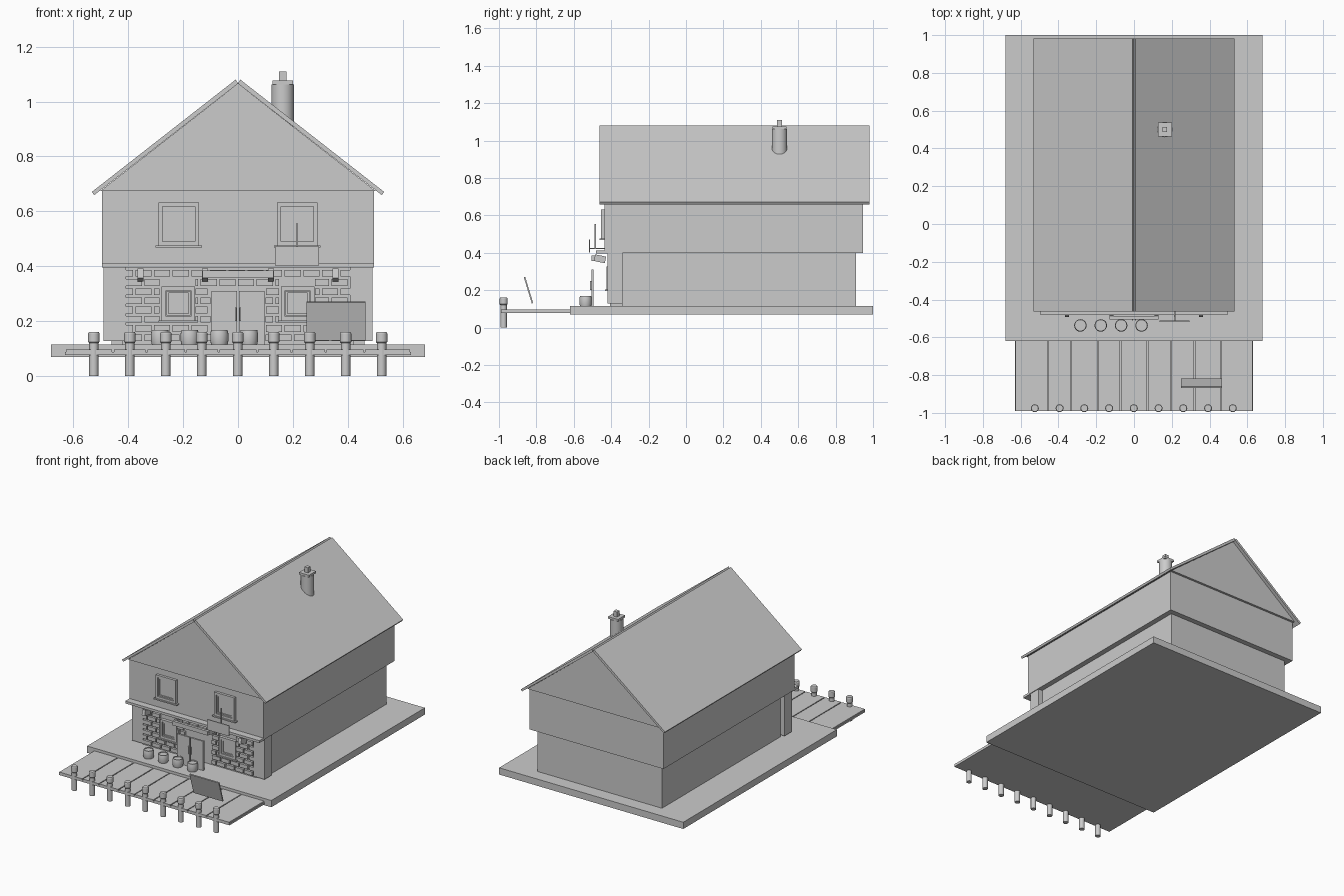
import bpy, bmesh, math
from mathutils import Matrix

cube = bpy.data.objects.get("Cube")
if cube:
    bpy.data.objects.remove(cube, do_unlink=True)

grey = bpy.data.materials.new("plain_grey")
grey.use_nodes = True
COLOUR = (0.6, 0.6, 0.6, 1)
grey.diffuse_color = COLOUR
grey.node_tree.nodes["Principled BSDF"].inputs["Base Color"].default_value = COLOUR


def finish(name, bm, smooth=False):
    mesh = bpy.data.meshes.new(name)
    bmesh.ops.recalc_face_normals(bm, faces=bm.faces)
    bm.to_mesh(mesh)
    bm.free()
    mesh.materials.append(grey)
    obj = bpy.data.objects.new(name, mesh)
    bpy.context.collection.objects.link(obj)
    if smooth:
        bpy.ops.object.select_all(action='DESELECT')
        obj.select_set(True)
        bpy.context.view_layer.objects.active = obj
        bpy.ops.object.shade_smooth_by_angle()
    return obj


def add_box(bm, x, y, z):
    """Add a box spanning the given (low, high) pairs."""
    spans = (x, y, z)
    mid = [(a + b) / 2 for a, b in spans]
    size = [b - a for a, b in spans]
    mat = Matrix.Translation(mid) @ Matrix.Diagonal((*size, 1))
    bmesh.ops.create_cube(bm, size=1, matrix=mat)


def box(name, x, y, z):
    bm = bmesh.new()
    add_box(bm, x, y, z)
    return finish(name, bm)


def lathe(name, x, y, profile, sides=20):
    """Spin a (radius, height) profile around a vertical axis."""
    bm = bmesh.new()
    rings = [[bm.verts.new((x + r * math.cos(math.tau * i / sides),
                            y + r * math.sin(math.tau * i / sides), z))
              for i in range(sides)] for r, z in profile]
    for low, high in zip(rings, rings[1:]):
        for i in range(sides):
            j = (i + 1) % sides
            bm.faces.new((low[i], low[j], high[j], high[i]))
    bm.faces.new(rings[0])
    bm.faces.new(rings[-1])
    return finish(name, bm, smooth=True)


def prism(name, outline, y):
    """Extrude an x-z outline along y."""
    bm = bmesh.new()
    face = bm.faces.new([bm.verts.new((px, y[0], pz)) for px, pz in outline])
    new = bmesh.ops.extrude_face_region(bm, geom=[face])["geom"]
    bmesh.ops.translate(bm, vec=(0, y[1] - y[0], 0),
                        verts=[v for v in new if isinstance(v, bmesh.types.BMVert)])
    return finish(name, bm)


# Ground slab and jetty
box("ground_slab", (-0.68, 0.68), (-0.62, 1.0), (0.07, 0.115))
box("jetty_base", (-0.63, 0.63), (-0.99, -0.62), (0.077, 0.088))
planks = bmesh.new()
seams = (-0.63, -0.455, -0.333, -0.19, -0.07, 0.07, 0.195, 0.32, 0.46, 0.63)
for a, b in zip(seams, seams[1:]):
    add_box(planks, (a + 0.003, b - 0.003), (-0.99, -0.62), (0.088, 0.097))
finish("jetty_planks", planks)
for i in range(9):
    lathe(f"mooring_post_{i + 1}", -0.525 + i * 0.131, -0.975,
          [(0.017, 0), (0.017, 0.12), (0.021, 0.125), (0.021, 0.155), (0.018, 0.16)], 16)

# House body
box("lower_walls", (-0.46, 0.46), (-0.34, 0.91), (0.115, 0.41))
box("front_wall", (-0.42, 0.42), (-0.405, -0.33), (0.115, 0.41))
for side, s in (("left", 1), ("right", -1)):
    xs = sorted((s * 0.408, s * 0.49))
    box(f"{side}_pillar", xs, (-0.42, -0.34), (0.128, 0.4))
box("upper_walls", (-0.495, 0.495), (-0.437, 0.945), (0.4, 0.68))
prism("gable", [(-0.5, 0.675), (0.5, 0.675), (0, 1.065)], (-0.447, 0.96))
for side, s in (("left", 1), ("right", -1)):
    prism(f"{side}_roof", [(0, 1.065), (s * 0.008, 1.08), (s * 0.532, 0.671),
                           (s * 0.524, 0.659)], (-0.462, 0.982))
box("front_ledge", (-0.495, 0.495), (-0.482, -0.42), (0.396, 0.412))

# Staggered stone blocks, left out where openings lie
openings = [(-0.285, -0.155, 0.195, 0.33), (0.15, 0.28, 0.195, 0.33),
            (-0.1, 0.1, 0.1, 0.315)]
stones = bmesh.new()
rows, pitch, length = 8, 0.0335, 0.068
for row in range(rows):
    z0 = 0.128 + row * pitch
    z1 = z0 + pitch - 0.009
    start = -0.408 - (row % 2) * length / 2
    for k in range(14):
        a = max(start + k * length, -0.408)
        b = min(start + (k + 1) * length - 0.009, 0.408)
        pieces = [(a, b)]
        for l, r, lo, hi in openings:
            if z1 > lo and z0 < hi:
                pieces = [p for q in pieces for p in ((q[0], min(q[1], l)), (max(q[0], r), q[1]))]
        for p, q in pieces:
            if q - p > 0.008:
                add_box(stones, (p, q), (-0.42, -0.4), (z0, z1))
finish("stone_blocks", stones)


def window(name, xc, half, z, y, depth):
    """Frame of four bars, an inner sash, a pane and a sill."""
    lo, hi = z
    bm = bmesh.new()
    for inset, front, bar in ((0, depth, 0.015), (0.017, depth * 0.7, 0.008)):
        h, a, b = half - inset, lo + inset, hi - inset
        ys = (y - front, y + 0.005)
        for s in (-1, 1):
            add_box(bm, sorted((xc + s * h, xc + s * (h - bar))), ys, (a, b))
        for c in (a, b - bar):
            add_box(bm, (xc - h + bar, xc + h - bar), ys, (c, c + bar))
    finish(name + "_frame", bm)
    box(name + "_pane", (xc - half + 0.01, xc + half - 0.01), (y - depth * 0.4, y + 0.005),
        (lo + 0.01, hi - 0.01))
    box(name + "_sill", (xc - half - 0.011, xc + half + 0.011), (y - depth - 0.008, y + 0.005),
        (lo - 0.008, lo))


for side, s in (("left", 1), ("right", -1)):
    window(f"upper_{side}_window", s * 0.216, 0.074, (0.476, 0.632), -0.436, 0.018)
    window(f"lower_{side}_window", s * 0.217, 0.061, (0.203, 0.327), -0.405, 0.02)

# Double door panels standing proud of the wall, with handles
for side, s in (("left", 1), ("right", -1)):
    box(f"{side}_door", sorted((s * 0.004, s * 0.097)), (-0.506, -0.494), (0.115, 0.31))
    box(f"{side}_door_handle", sorted((s * 0.006, s * 0.011)), (-0.512, -0.505), (0.2, 0.25))

# Sloping name board over the door, and ledge brackets
board = box("door_board", (-0.13, 0.13), (-0.505, -0.487), (0.357, 0.385))
for i, x in enumerate((-0.355, -0.12, 0.12, 0.355)):
    b = box(f"bracket_{i + 1}", (-0.011, 0.011), (-0.03, 0.03), (-0.018, 0.018))
    b.location = (x, -0.46, 0.368)
    b.rotation_euler.x = math.radians(-12)

# Hanging sign and its pole
box("hanging_sign", (0.135, 0.295), (-0.518, -0.512), (0.402, 0.472))
box("sign_pole", (0.212, 0.219), (-0.489, -0.482), (0.42, 0.555))
box("sign_arm", (0.212, 0.219), (-0.515, -0.43), (0.42, 0.427))

# Row of barrels
for i in range(4):
    lathe(f"barrel_{i + 1}", -0.284 + i * 0.108, -0.537,
          [(0.029, 0.113), (0.033, 0.128), (0.033, 0.155), (0.03, 0.168), (0.026, 0.168),
           (0.026, 0.163)])

# Leaning notice board on the jetty
notice = box("notice_board", (-0.108, 0.108), (-0.004, 0.004), (-0.073, 0.073))
notice.location = (0.357, -0.842, 0.2)
notice.rotation_euler.x = math.radians(17)

# Chimney
lathe("chimney_stack", 0.163, 0.5, [(0.041, 0.85), (0.041, 1.062)], 24)
box("chimney_cap", (0.126, 0.2), (0.463, 0.537), (1.062, 1.076))
box("chimney_pot", (0.15, 0.176), (0.487, 0.513), (1.076, 1.11))
